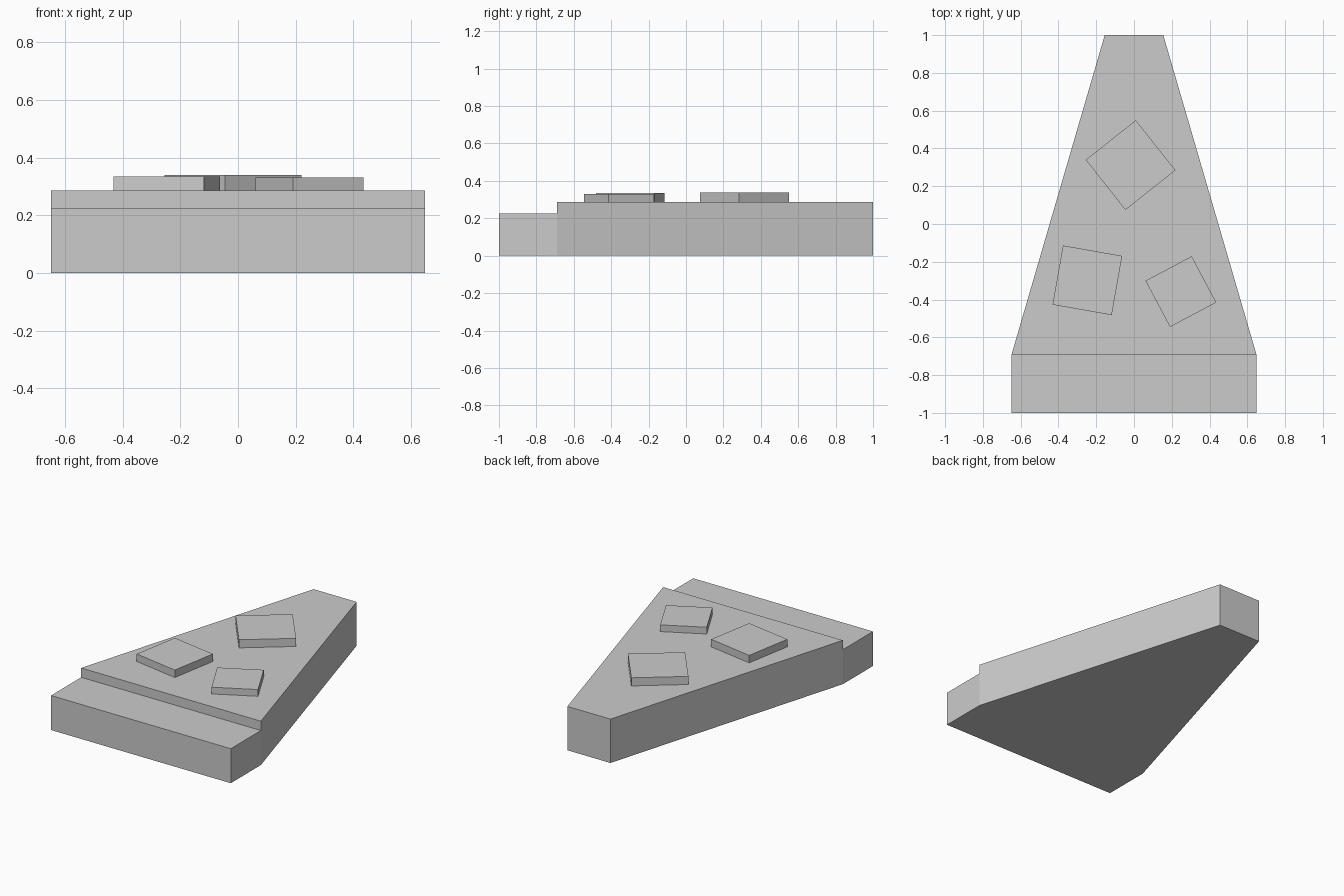
import bpy
import bmesh
import math
from mathutils import Matrix

old = bpy.data.objects.get("Cube")
if old:
    bpy.data.objects.remove(old, do_unlink=True)

# Single grey material
grey = bpy.data.materials.new("plain_grey")
grey.use_nodes = True
colour = (0.6, 0.6, 0.6, 1.0)
grey.diffuse_color = colour
grey.node_tree.nodes["Principled BSDF"].inputs["Base Color"].default_value = colour


def prism(name, outline, bottom, top, matrix=Matrix()):
    """Extrude a flat outline from bottom to top."""
    bm = bmesh.new()
    base = bm.faces.new([bm.verts.new((x, y, bottom)) for x, y in outline])
    result = bmesh.ops.extrude_face_region(bm, geom=[base], use_keep_orig=True)
    raised = [v for v in result["geom"] if isinstance(v, bmesh.types.BMVert)]
    bmesh.ops.translate(bm, verts=raised, vec=(0, 0, top - bottom))
    bmesh.ops.recalc_face_normals(bm, faces=bm.faces)
    mesh = bpy.data.meshes.new(name)
    bm.to_mesh(mesh)
    bm.free()
    mesh.materials.append(grey)
    obj = bpy.data.objects.new(name, mesh)
    obj.matrix_world = matrix
    bpy.context.collection.objects.link(obj)
    return obj


WIDE, NARROW, STEP_Y = 0.648, 0.155, -0.69
DECK = 0.286

# Tapered wedge and the lower step at its wide front end
prism("wedge_body",
      [(-WIDE, STEP_Y), (WIDE, STEP_Y), (NARROW, 1), (-NARROW, 1)], 0, DECK)
prism("front_step",
      [(-WIDE, -1), (WIDE, -1), (WIDE, STEP_Y), (-WIDE, STEP_Y)], 0, 0.225)

# Square raised pads: name, centre, side, turn in degrees, top height
pads = [
    ("back_pad", (-0.018, 0.312), 0.338, 38.4, 0.339),
    ("right_pad", (-0.247, -0.298), 0.318, -10, 0.335),
    ("left_pad", (0.248, -0.358), 0.277, 28, 0.33),
]
for name, (x, y), side, turn, top in pads:
    h = side / 2
    place = Matrix.Translation((x, y, 0)) @ Matrix.Rotation(math.radians(turn), 4, "Z")
    prism(name, [(-h, -h), (h, -h), (h, h), (-h, h)], DECK, top, place)
